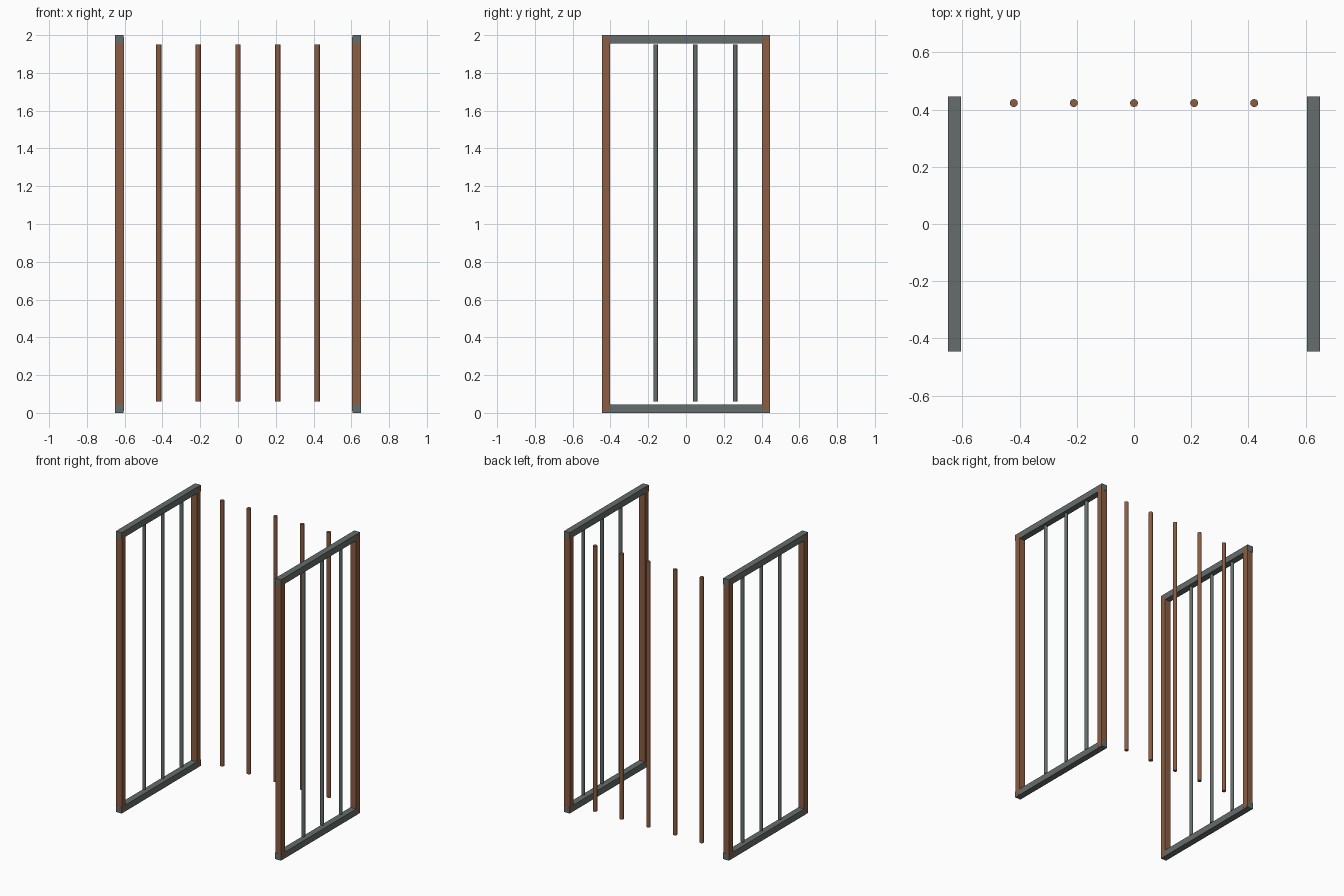
import bpy

if "Cube" in bpy.data.objects:
    bpy.data.objects.remove(bpy.data.objects["Cube"])

def material(name, color):
    m = bpy.data.materials.new(name)
    m.diffuse_color = color
    m.use_nodes = True
    m.node_tree.nodes["Principled BSDF"].inputs["Base Color"].default_value = m.diffuse_color
    return m

STEEL = material("dark_steel", (0.13, 0.155, 0.15, 1))
RUST = material("rusty_brown", (0.26, 0.11, 0.055, 1))

def box(name, center, size, mat):
    bpy.ops.mesh.primitive_cube_add(size=1, location=center)
    o = bpy.context.object
    o.name = name
    o.scale = size
    bpy.ops.object.transform_apply(location=False, rotation=False, scale=True)
    o.data.materials.append(mat)

def bar(name, x, y, mat, radius):
    z0, z1 = 0.06, 1.95
    bpy.ops.mesh.primitive_cylinder_add(vertices=12, radius=radius, depth=z1 - z0,
                                        location=(x, y, (z0 + z1) / 2))
    o = bpy.context.object
    o.name = name
    o.data.materials.append(mat)

FRAME_X, POST_Y, T = 0.6275, 0.4225, 0.045

# Two side frames: rails, corner posts and thin bars
for side, sx in (("left", -1), ("right", 1)):
    x = sx * FRAME_X
    for level, z in (("bottom", T / 2), ("top", 2 - T / 2)):
        box(f"{side}_{level}_rail", (x, 0, z), (T, 2 * POST_Y + T, T), STEEL)
    for end, sy in (("front", -1), ("back", 1)):
        box(f"{side}_{end}_post", (x, sy * POST_Y, 1), (T + 0.001, T - 0.003, 1.98), RUST)
    for i in range(3):
        bar(f"{side}_bar_{i + 1}", x, -0.16 + 0.21 * i, STEEL, 0.012)

# Row of bars across the back
for i in range(5):
    bar(f"back_bar_{i + 1}", -0.42 + 0.21 * i, POST_Y, RUST, 0.014)
